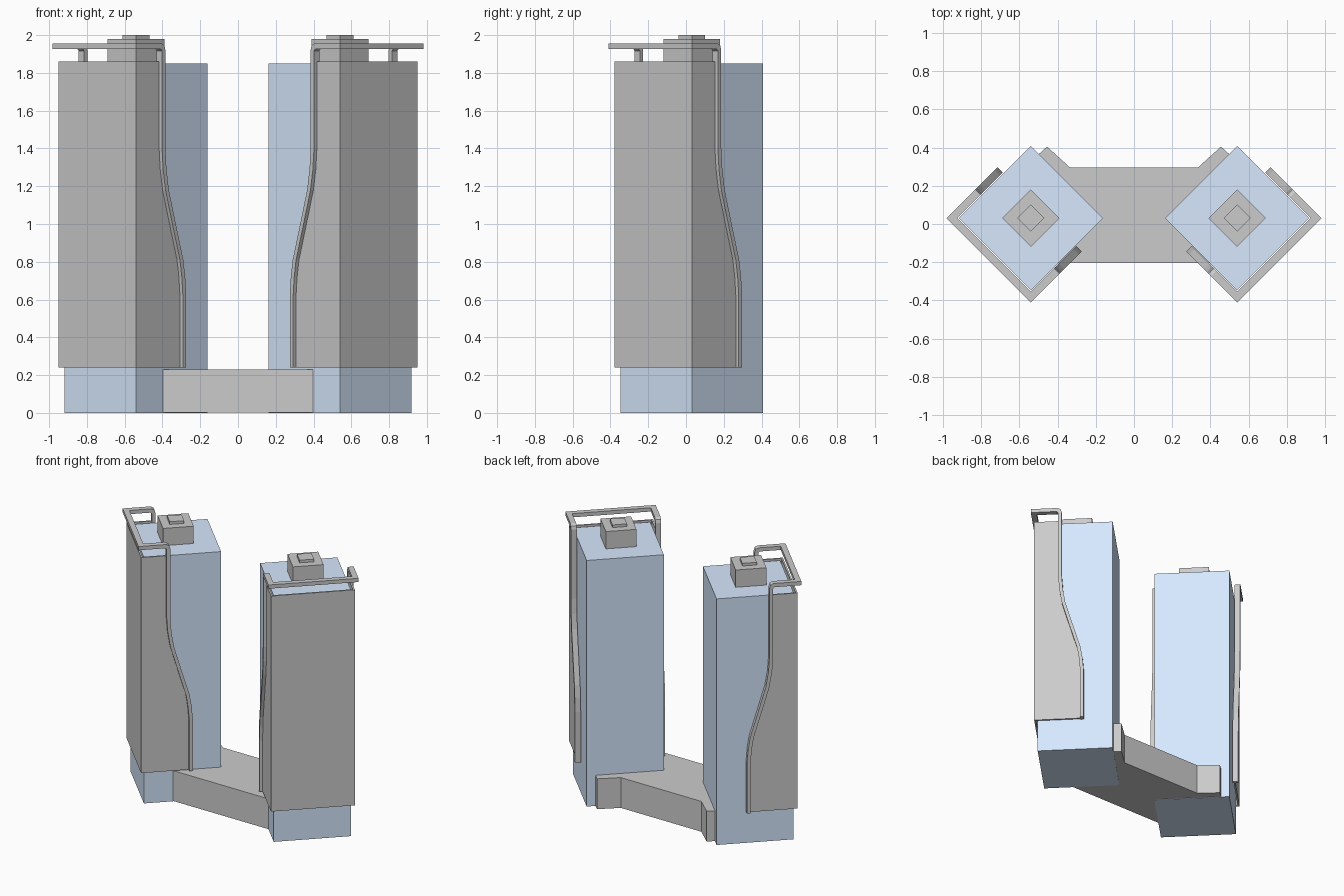
import bpy, bmesh
from mathutils import Vector

if "Cube" in bpy.data.objects:
    bpy.data.objects.remove(bpy.data.objects["Cube"])

CX, CY, R2 = 0.54, 0.031, 2 ** 0.5
blue = bpy.data.materials.new("blue_glass")
blue.diffuse_color = (0.68, 0.81, 1.0, 1)
blue.use_nodes = True
blue.node_tree.nodes["Principled BSDF"].inputs["Base Color"].default_value = blue.diffuse_color


def tower_point(side):
    """Map tower axes (a: to front-inner face, b: to back-inner face) to world."""
    def f(p):
        a, b, z = p
        return Vector((side * (-CX + (a + b) / R2), CY + (b - a) / R2, z))
    return f


def make(name, prisms, place=Vector, mat=None):
    """Each prism is (outline points, extrusion vector)."""
    bm = bmesh.new()
    for pts, off in prisms:
        lo = [bm.verts.new(place(p)) for p in pts]
        hi = [bm.verts.new(place(Vector(p) + Vector(off))) for p in pts]
        bm.faces.new(lo)
        bm.faces.new(hi[::-1])
        for i in range(len(pts)):
            j = (i + 1) % len(pts)
            bm.faces.new((lo[j], lo[i], hi[i], hi[j]))
    bmesh.ops.recalc_face_normals(bm, faces=bm.faces)
    me = bpy.data.meshes.new(name)
    bm.to_mesh(me)
    bm.free()
    ob = bpy.data.objects.new(name, me)
    bpy.context.collection.objects.link(ob)
    if mat:
        me.materials.append(mat)
    return ob


def box(a0, a1, b0, b1, z0, z1):
    return ([(a0, b0, z0), (a1, b0, z0), (a1, b1, z0), (a0, b1, z0)], (0, 0, z1 - z0))


def wings(outline, inner, outer):
    """The same (b, z) outline on both side faces of a tower."""
    return [([(s * inner, b, z) for b, z in outline], (s * (outer - inner), 0, 0)) for s in (1, -1)]


# S-shaped edge of the facade, as (b, z) from bottom to top
edge = [(0.064, 0.24), (0.064, 0.62), (0.056, 0.72), (0.042, 0.81), (-0.014, 1.0),
        (-0.066, 1.18), (-0.084, 1.29), (-0.092, 1.40)]
W, T = 0.025, 0.267          # trim width, tower half side
IN, OUT = 0.272, 0.312       # trim depth range

for side, tag in ((-1, "right"), (1, "left")):
    P = tower_point(side)

    # Glass tower and stepped roof block
    make(tag + "_tower", [box(-T, T, -T, T, 0, 1.85)], P, blue)
    make(tag + "_roof_block", [box(-.106, .106, -.106, .106, 1.85, 1.98)], P)
    make(tag + "_roof_cap", [box(-.05, .05, -.05, .05, 1.98, 2.0)], P)

    # Thin facade wrapped round three faces
    h = 0.29
    panel = [(-h, 0.24)] + [(b - W / 2, z) for b, z in edge] + [(-.092 - W / 2, 1.86), (-h, 1.86)]
    make(tag + "_facade", wings(panel, 0.278, h) + [box(-.278, .278, -h, -.278, 0.24, 1.86)], P)

    # Trim climbing the facade edges and running round the roof
    trim = edge + [(-.092, 1.92), (-.099, 1.944), (-.118, 1.955), (-OUT, 1.955), (-OUT, 1.927),
                   (-.092 - W - .01, 1.927), (-.092 - W, 1.917)]
    trim += [(b - W, z) for b, z in reversed(edge)]
    make(tag + "_trim", wings(trim, IN, OUT) + [box(-IN, IN, -OUT, -IN, 1.927, 1.955)], P)

# Low building linking the towers, with arms along their back faces
half = [(0.40, -0.203), (0.163, 0.031), (0.50, 0.364), (0.455, 0.405), (0.335, 0.296)]
plan = [(x, y, 0.002) for x, y in half] + [(-x, y, 0.002) for x, y in reversed(half)]
make("link_building", [(plan, (0, 0, 0.228))])
